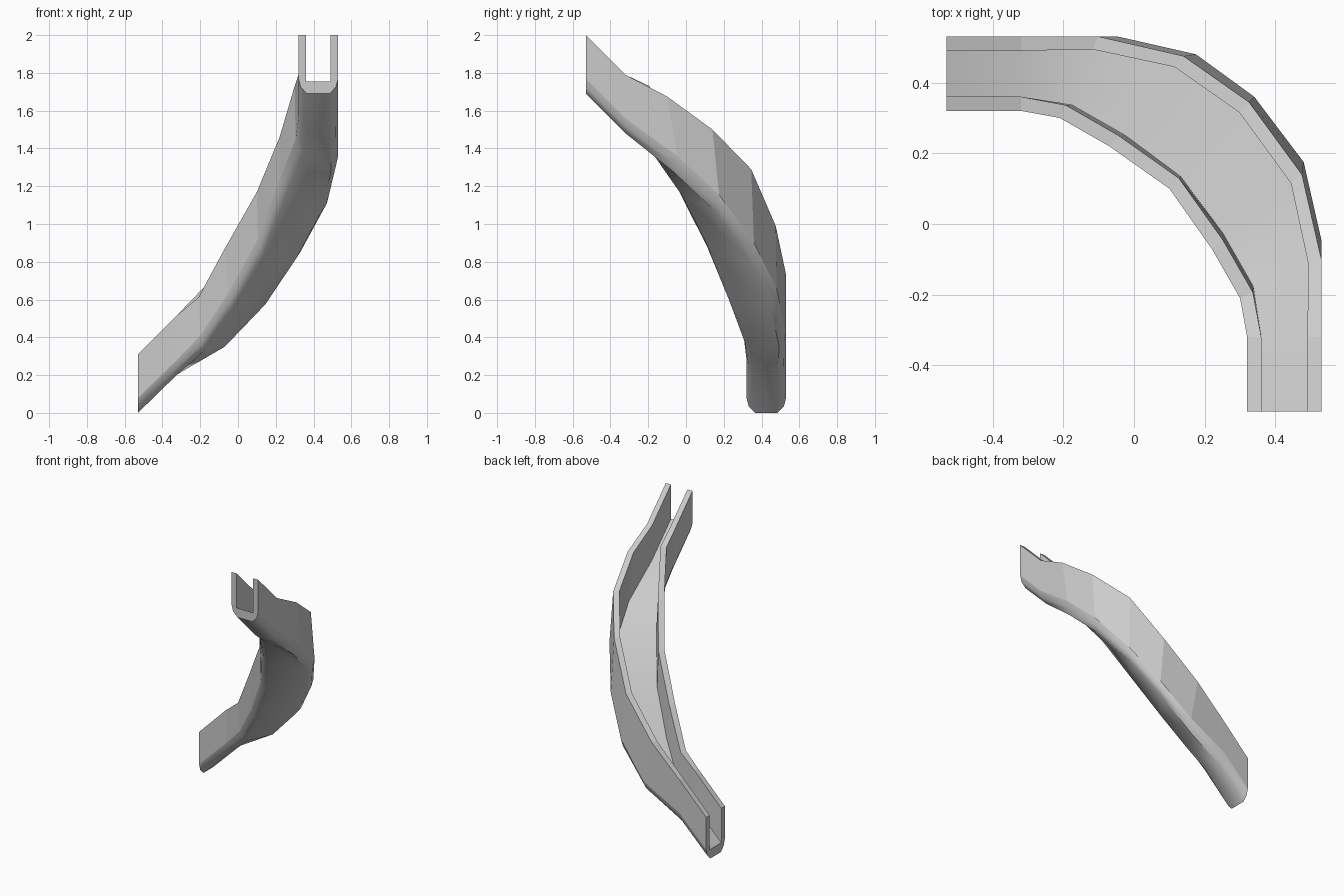
import bpy
import bmesh
from mathutils import Vector

cube = bpy.data.objects.get("Cube")
if cube:
    bpy.data.objects.remove(cube, do_unlink=True)

WALL = 0.04

# Single grey finish
grey = bpy.data.materials.new("light_grey")
grey.use_nodes = True
grey.diffuse_color = (0.6, 0.6, 0.6, 1)
grey.node_tree.nodes["Principled BSDF"].inputs["Base Color"].default_value = (0.6, 0.6, 0.6, 1)


def full_path(half, heights):
    """Reflect half a plan curve across the x = y diagonal and add heights."""
    plan = half + [(y, x) for x, y in reversed(half[:-1])]
    return [Vector((x, y, z)) for (x, y), z in zip(plan, heights)]


# Guide rails: top and foot of the inner and outer walls, from high end to low end
inner_top = full_path([(.32, -.53), (.32, -.32), (.30, -.21), (.22, -.07), (.10, .10)],
                      [2, 1.79, 1.73, 1.46, 1.17, .87, .61, .52, .31])
outer_top = full_path([(.53, -.53), (.53, -.32), (.53, -.10), (.475, .14), (.325, .345)],
                      [2, 1.79, 1.675, 1.5, 1.29, .99, .73, .52, .31])
inner_foot = full_path([(.32, -.53), (.32, -.32), (.305, -.20), (.22, -.05), (.105, .105)],
                       [1.77, 1.56, 1.45, 1.23, .92, .64, .41, .285, .08])
outer_foot = full_path([(.53, -.53), (.53, -.32), (.53, -.045), (.48, .175), (.34, .36)],
                       [1.77, 1.56, 1.36, 1.155, .90, .655, .43, .285, .08])


def section(a, b, c, d):
    """Closed U outline: a, b are the wall tops, c, d the wall feet."""
    top = (b - a)
    top.z = 0
    top.normalize()
    low = (d - c)
    low.z = 0
    low.normalize()
    down = Vector((0, 0, -1))
    return [a, c,
            c + low * .012 + down * .045, c + low * .045 + down * .08,
            d - low * .045 + down * .08, d - low * .012 + down * .045,
            d, b, b - top * WALL,
            d - low * WALL + down * .015, c + low * WALL + down * .015,
            a + top * WALL]


# Trough: skin the sections along the bend
bm = bmesh.new()
rings = [[bm.verts.new(p) for p in section(*s)]
         for s in zip(inner_top, outer_top, inner_foot, outer_foot)]
smooth_strips = {1, 2, 3, 4, 5, 9}  # rounded underside and floor
for r, s in zip(rings, rings[1:]):
    n = len(r)
    for i in range(n):
        j = (i + 1) % n
        face = bm.faces.new((r[i], r[j], s[j], s[i]))
        face.smooth = i in smooth_strips

# Flat end faces
for ring in (rings[0], rings[-1]):
    left, right = ring[0:2] + ring[10:12], ring[6:10]
    bm.faces.new(left)
    bm.faces.new(right)
    bm.faces.new(ring[1:7] + ring[9:11])

bmesh.ops.recalc_face_normals(bm, faces=bm.faces)
for e in bm.edges:
    if len(e.link_faces) == 2 and e.calc_face_angle() > 0.7:
        e.smooth = False
mesh = bpy.data.meshes.new("curved_trough")
bm.to_mesh(mesh)
bm.free()
mesh.materials.append(grey)
trough = bpy.data.objects.new("curved_trough", mesh)
bpy.context.collection.objects.link(trough)
